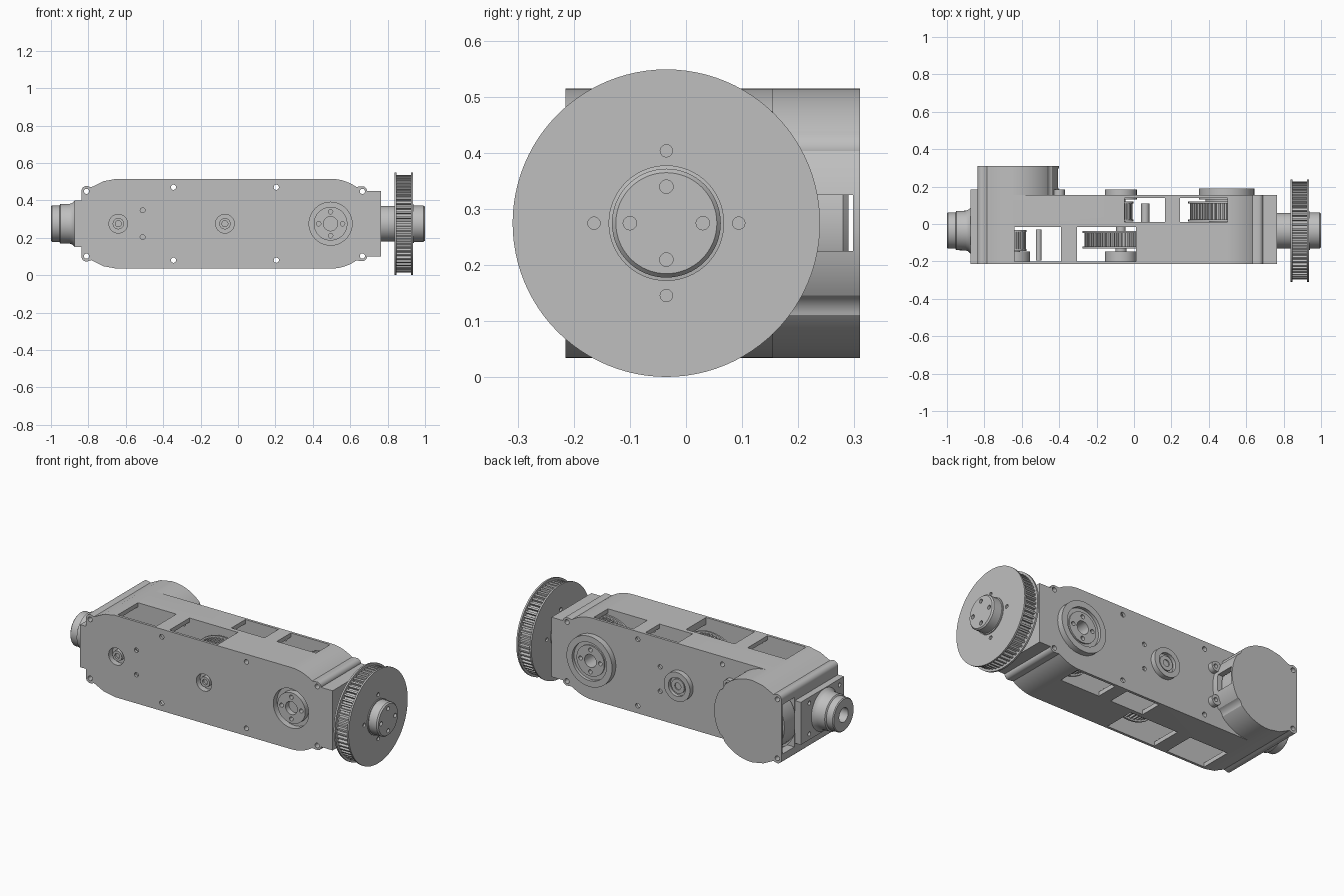
import bpy, bmesh, math
from mathutils import Vector

if "Cube" in bpy.data.objects:
    bpy.data.objects.remove(bpy.data.objects["Cube"])

# Single machined metal colour
metal = bpy.data.materials.new("light grey metal")
metal.use_nodes = True
metal.diffuse_color = (0.52, 0.52, 0.52, 1)
metal.node_tree.nodes["Principled BSDF"].inputs["Base Color"].default_value = metal.diffuse_color

MID = 0.275          # height of all shaft axes
AXLE = -0.035        # depth of the end shafts
MOTOR, IDLER, OUT = -0.64, -0.07, 0.495   # cross shaft positions


def place(axis, u, v, t):
    return Vector((u, t, v)) if axis == 'y' else Vector((t, u, v))


def finish(name, bm):
    bmesh.ops.recalc_face_normals(bm, faces=bm.faces[:])
    mesh = bpy.data.meshes.new(name)
    bm.to_mesh(mesh)
    bm.free()
    mesh.materials.append(metal)
    obj = bpy.data.objects.new(name, mesh)
    bpy.context.collection.objects.link(obj)
    return obj


def loft(name, rings):
    bm = bmesh.new()
    loops = [[bm.verts.new(p) for p in ring] for ring in rings]
    n = len(loops[0])
    for a, b in zip(loops, loops[1:]):
        for i in range(n):
            bm.faces.new((a[i], a[(i + 1) % n], b[(i + 1) % n], b[i]))
    bm.faces.new(loops[0])
    bm.faces.new(loops[-1])
    return finish(name, bm)


def prism(name, pts, a, b, axis='y'):
    return loft(name, [[place(axis, u, v, t) for u, v in pts] for t in (a, b)])


def arc(u, v, r, start, end, n=24):
    return [(u + r * math.cos(math.radians(start + (end - start) * i / n)),
             v + r * math.sin(math.radians(start + (end - start) * i / n)))
            for i in range(n + 1)]


def lathe(name, profile, u, v=MID, axis='y', n=64):
    return loft(name, [[place(axis, *p, t) for p in arc(u, v, r, 0, 360, n)[:-1]]
                       for t, r in profile])


def disc(name, u, v, r, a, b, axis='y', n=48):
    return lathe(name, [(a, r), (b, r)], u, v, axis, n)


def box(name, x0, x1, y0, y1, z0, z1):
    return prism(name, [(x0, z0), (x1, z0), (x1, z1), (x0, z1)], y0, y1)


def combine(obj, tools, operation='DIFFERENCE'):
    bpy.context.view_layer.objects.active = obj
    for tool in tools:
        tool.hide_render = True
        mod = obj.modifiers.new("cut", 'BOOLEAN')
        mod.operation, mod.solver, mod.object = operation, 'EXACT', tool
        bpy.ops.object.modifier_apply(modifier=mod.name)
        bpy.data.objects.remove(tool)
    return obj


def hole(u, v, r, a, b, axis='y'):
    return disc("hole", u, v, r, a, b, axis, 20)


def bolt_ring(u, v, ring, r, a, b, axis='y'):
    return [hole(u + ring * math.cos(k * math.pi / 2), v + ring * math.sin(k * math.pi / 2),
                 r, a, b, axis) for k in range(4)]


def mirrored(upper):
    return upper + [(x, 2 * MID - z) for x, z in reversed(upper)]


def stadium(x0, x1, r):
    return arc(x1, MID, r, -90, 90) + arc(x0, MID, r, 90, 270)


def pulley(name, u, r, a, b, teeth, axis='y', rim=0.01):
    # Toothed drum between two thin flanges
    pts = []
    for i in range(teeth):
        for f, rr in ((0, 0.9), (0.45, 0.9), (0.55, 0.955), (0.92, 0.955)):
            t = 2 * math.pi * (i + f) / teeth
            pts.append((u + r * rr * math.cos(t), MID + r * rr * math.sin(t)))
    prism(name + "_teeth", pts, a + rim, b - rim, axis)
    return [disc(name + "_flange", u, MID, r, t, t + rim, axis, 96) for t in (a, b - rim)]


# Main arm housing
left_upper = arc(-0.81, 0.45, 0.027, 180, 70, 8) + [(-0.785, 0.47), (-0.76, 0.482), (-0.72, 0.502), (-0.65, 0.515)]
outline = mirrored(left_upper + arc(OUT, MID, 0.24, 90, 55, 12)
                   + [(0.655, 0.474)] + arc(0.665, 0.45, 0.025, 80, 0, 6) + [(0.765, 0.45)])
body = prism("arm_housing", outline, -0.215, 0.155)
cuts = [prism("front_cavity", stadium(MOTOR, IDLER, 0.215), -0.2, -0.015),
        prism("back_cavity", stadium(IDLER, OUT, 0.215), 0.01, 0.14)]
for x0, x1, y0, y1 in ((-0.64, -0.39, -0.2, -0.015), (-0.305, 0.01, -0.2, -0.015),
                       (-0.05, 0.165, 0.01, 0.14), (0.245, 0.5, 0.01, 0.14)):
    cuts.append(box("window", x0, x1, y0, y1, -0.1, 0.7))
for dz in (-1, 1):
    for x, off in ((-0.345, 0.195), (0.205, 0.195), (0.665, 0.173)):
        cuts.append(hole(x, MID + dz * off, 0.014, -0.3, 0.3))
    cuts.append(hole(-0.81, MID + dz * 0.173, 0.014, -0.3, 0.3))
    cuts.append(hole(-0.51, MID + dz * 0.072, 0.013, -0.3, -0.19))
    cuts.append(hole(0.06, MID + dz * 0.072, 0.013, 0.13, 0.3))
cuts += [disc("seat", x, MID, r, -0.3, -0.18) for x, r in ((MOTOR, 0.05), (IDLER, 0.05), (OUT, 0.115))]
cuts.append(disc("seat", OUT, MID, 0.115, -0.05, 0.3))
combine(body, cuts)

# Motor cover on the back: round shell with bolt scallops and open ends
cover = prism("motor_cover", mirrored(left_upper + arc(MOTOR, MID, 0.24, 88, 0, 24)[:-1]), 0.155, 0.31)
cuts = [disc("cover_cavity", MOTOR, MID, 0.208, 0.1, 0.298),
        box("end_opening", -0.9, -0.7, 0.19, 0.298, 0.13, 0.42),
        box("side_opening", -0.6, -0.3, 0.19, 0.298, 0.225, 0.325)]
for dz in (-1, 1):
    cuts.append(disc("scallop", -0.42, MID + dz * 0.17, 0.045, 0.1, 0.4))
    cuts.append(hole(-0.81, MID + dz * 0.173, 0.014, 0.1, 0.4))
combine(cover, cuts)
for dz in (-1, 1):
    combine(disc("cover_lug", -0.4, MID + dz * 0.1, 0.03, 0.15, 0.185),
            [hole(-0.395, MID + dz * 0.1, 0.012, 0.16, 0.3)])
lathe("motor_can", [(0.15, 0.195), (0.28, 0.195), (0.29, 0.185)], MOTOR)

# Left end plate and flared hub
plate = box("end_plate", -0.875, -0.835, -0.215, 0.185, 0.15, 0.4)
combine(plate, [hole(AXLE + sy * 0.14, MID + sz * 0.09, 0.012, -0.9, -0.85, 'x')
                for sy in (-1, 1) for sz in (-1, 1)])
hub = lathe("left_hub", [(-1, 0.092), (-0.995, 0.097), (-0.955, 0.097), (-0.95, 0.105), (-0.9, 0.106),
                         (-0.885, 0.112), (-0.872, 0.125)], AXLE, axis='x')
combine(hub, [disc("bore", AXLE, MID, 0.042, -1.1, -0.89, 'x')])

# Right drive wheel and its shaft
lathe("wheel_shaft", [(0.76, 0.095), (0.84, 0.095)], AXLE, axis='x')
for flange in pulley("drive_wheel", AXLE, 0.274, 0.838, 0.935, 60, 'x'):
    combine(flange, bolt_ring(AXLE, MID, 0.129, 0.011, 0.8, 1, 'x'))
cap = lathe("wheel_hub", [(0.93, 0.103), (0.94, 0.103), (0.941, 0.097), (0.992, 0.097), (1, 0.09)], AXLE, axis='x')
combine(cap, bolt_ring(AXLE, MID, 0.065, 0.012, 0.95, 1.1, 'x'))

# Belt pulleys inside the arm
pulley("motor_pulley", MOTOR, 0.066, -0.145, -0.033, 18)
pulley("idler_large_pulley", IDLER, 0.205, -0.13, -0.038, 52)
pulley("idler_small_pulley", IDLER, 0.066, 0.013, 0.12, 18)
combine(disc("output_drum", OUT, MID, 0.185, 0.022, 0.112),
        [disc("bore", OUT, MID, 0.038, -0.3, 0.3)])
for flange in pulley("output_pulley", OUT, 0.205, 0.013, 0.12, 52):
    combine(flange, [disc("bore", OUT, MID, 0.038, -0.3, 0.3)])
for name, o in [(o.name, o) for o in bpy.data.objects if o.name.startswith("output_pulley_teeth")]:
    combine(o, [disc("bore", OUT, MID, 0.038, -0.3, 0.3)])

# Bearing bosses and cross shafts
for x in (MOTOR, IDLER):
    combine(disc("front_bearing_boss", x, MID, 0.085, -0.205, -0.147),
            [disc("seat", x, MID, 0.05, -0.3, -0.18)])
    combine(disc("shaft_end", x, MID, 0.03, -0.207, -0.1),
            [disc("dimple", x, MID, 0.016, -0.3, -0.195)])
disc("idler_shaft", IDLER, MID, 0.025, -0.1, 0.17)
combine(disc("idler_back_boss", IDLER, MID, 0.085, 0.13, 0.185),
        [disc("seat", IDLER, MID, 0.055, 0.165, 0.3)])
combine(disc("idler_back_bearing", IDLER, MID, 0.042, 0.16, 0.176),
        [disc("dimple", IDLER, MID, 0.02, 0.17, 0.3)])
combine(disc("output_back_boss", OUT, MID, 0.148, 0.13, 0.19),
        [disc("seat", OUT, MID, 0.112, 0, 0.3)])
combine(disc("output_flange", OUT, MID, 0.09, -0.212, 0.18),
        [disc("bore", OUT, MID, 0.038, -0.3, 0.3)] + bolt_ring(OUT, MID, 0.064, 0.012, -0.3, -0.18)
        + bolt_ring(OUT, MID, 0.064, 0.012, 0.15, 0.3))
combine(disc("output_back_bearing", OUT, MID, 0.113, 0.12, 0.172),
        [disc("bore", OUT, MID, 0.089, 0, 0.3)])

# Belt guide pins
for dz in (-1, 1):
    disc("front_guide_pin", -0.51, MID + dz * 0.072, 0.015, -0.195, -0.03, n=20)
    disc("back_guide_pin", 0.06, MID + dz * 0.072, 0.022, 0.008, 0.11, n=20)

# Crisp edges with smooth round surfaces
for o in bpy.data.objects:
    o.select_set(o.type == 'MESH')
bpy.ops.object.shade_smooth_by_angle(angle=math.radians(30))
